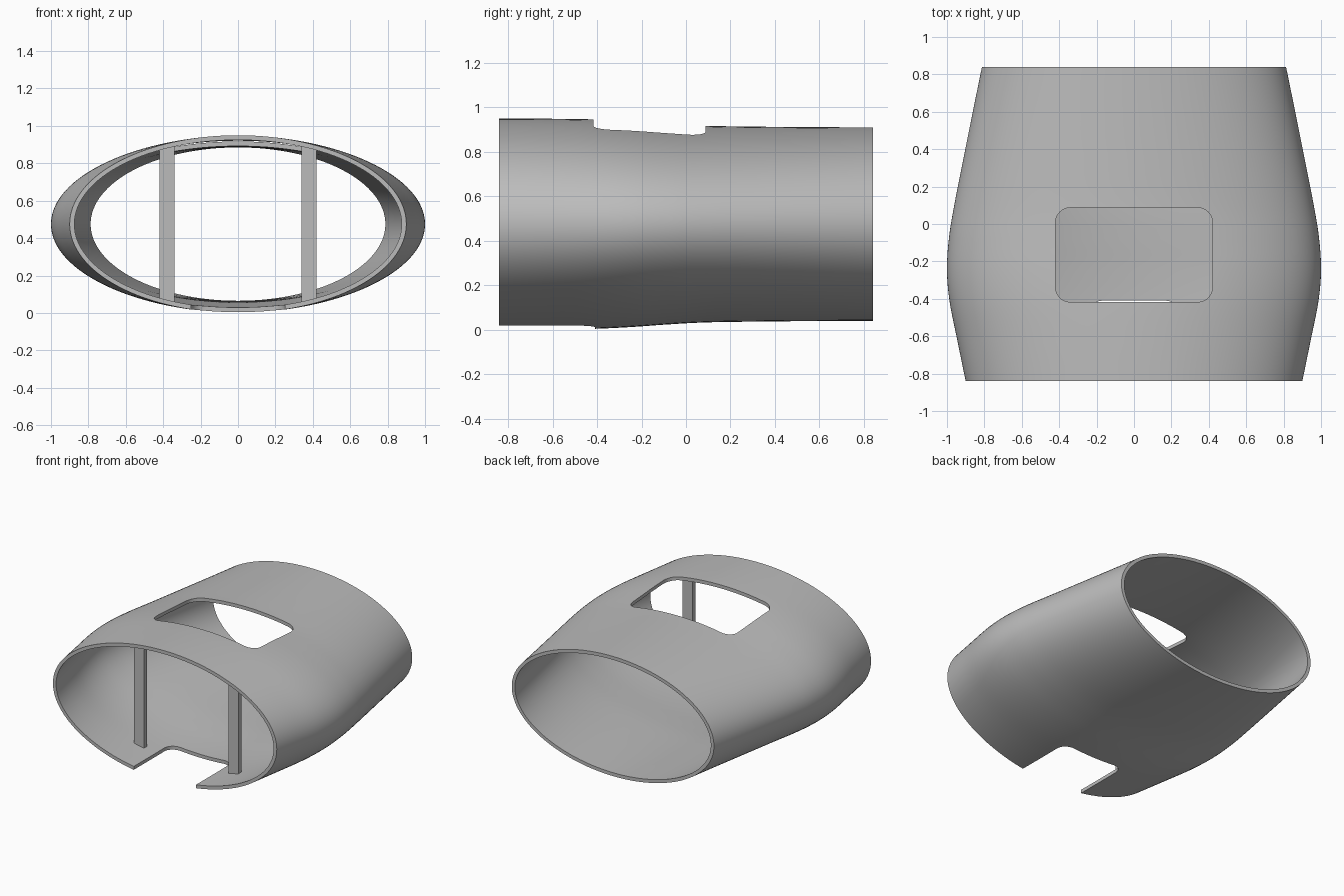
import bpy, bmesh
from math import sin, cos, pi

if "Cube" in bpy.data.objects:
    bpy.data.objects.remove(bpy.data.objects["Cube"], do_unlink=True)

MID_Z = 0.475
WALL = 0.025
SIDES = 128
STEPS = 6

# One flat grey for everything
grey = bpy.data.materials.new("plain grey")
grey.use_nodes = True
colour = (0.5, 0.5, 0.5, 1)
grey.diffuse_color = colour
grey.node_tree.nodes["Principled BSDF"].inputs["Base Color"].default_value = colour


def make_object(name, bm):
    bmesh.ops.recalc_face_normals(bm, faces=bm.faces)
    mesh = bpy.data.meshes.new(name)
    bm.to_mesh(mesh)
    bm.free()
    mesh.materials.append(grey)
    obj = bpy.data.objects.new(name, mesh)
    bpy.context.collection.objects.link(obj)
    return obj


def catmull(p0, p1, p2, p3, t):
    return tuple(b + 0.5 * t * (c - a + t * (2 * a - 5 * b + 4 * c - d + t * (3 * (b - c) + d - a)))
                 for a, b, c, d in zip(p0, p1, p2, p3))


# Sleeve stations: y, half width, half height
stations = [(-0.84, 0.90, 0.475), (-0.63, 0.943, 0.474), (-0.42, 0.985, 0.471),
            (-0.25, 1.0, 0.463), (-0.08, 0.99, 0.451), (0.09, 0.963, 0.442),
            (0.34, 0.914, 0.438), (0.59, 0.864, 0.436), (0.84, 0.813, 0.435)]


def extend(a, b):
    return tuple(2 * p - q for p, q in zip(a, b))


padded = [extend(stations[0], stations[1])] + stations + [extend(stations[-1], stations[-2])]
rows = [catmull(*padded[i:i + 4], k / STEPS)
        for i in range(len(stations) - 1) for k in range(STEPS)] + [stations[-1]]


def ring(bm, y, a, b):
    return [bm.verts.new((a * cos(2 * pi * i / SIDES), y, MID_Z + b * sin(2 * pi * i / SIDES)))
            for i in range(SIDES)]


# Hollow oval sleeve: outside forward, inside back, closed into a loop
bm = bmesh.new()
rings = [ring(bm, y, a, b) for y, a, b in rows]
rings += [ring(bm, y, a - WALL, b - WALL) for y, a, b in reversed(rows)]
for r, s in zip(rings, rings[1:] + rings[:1]):
    for i in range(SIDES):
        j = (i + 1) % SIDES
        bm.faces.new((r[i], r[j], s[j], s[i]))
sleeve = make_object("sleeve", bm)


def cut_opening(name, half_width, y0, y1, z0, z1, radius=0.08):
    """Cut a rounded rectangle straight down through the wall."""
    bm = bmesh.new()
    corners = [(half_width, y1, 0), (-half_width, y1, 1), (-half_width, y0, 2), (half_width, y0, 3)]
    outline = []
    for x, y, quarter in corners:
        cx = x - radius if x > 0 else x + radius
        cy = y - radius if y == y1 else y + radius
        for k in range(9):
            ang = (quarter + k / 8) * pi / 2
            outline.append(bm.verts.new((cx + radius * cos(ang), cy + radius * sin(ang), z0)))
    face = bm.faces.new(outline)
    extruded = bmesh.ops.extrude_face_region(bm, geom=[face])
    for v in extruded["geom"]:
        if isinstance(v, bmesh.types.BMVert):
            v.co.z = z1
    cutter = make_object(name, bm)
    cutter.hide_render = True
    mod = sleeve.modifiers.new(name, "BOOLEAN")
    mod.operation = "DIFFERENCE"
    mod.solver = "EXACT"
    mod.object = cutter
    bpy.context.view_layer.objects.active = sleeve
    bpy.ops.object.modifier_apply(modifier=mod.name)
    bpy.data.objects.remove(cutter, do_unlink=True)


# Window in the top, and a notch in the front of the floor
cut_opening("window_cutter", 0.42, -0.417, 0.087, 0.6, 1.2)
cut_opening("notch_cutter", 0.25, -1.2, -0.41, -0.2, 0.3)

bpy.ops.object.select_all(action="DESELECT")
sleeve.select_set(True)
bpy.context.view_layer.objects.active = sleeve
bpy.ops.object.shade_smooth_by_angle(angle=pi / 6)

# Two upright bars just inside the front opening
for side, name in ((1, "left_bar"), (-1, "right_bar")):
    bm = bmesh.new()
    bmesh.ops.create_cube(bm, size=1)
    bmesh.ops.scale(bm, vec=(0.08, 0.036, 0.846), verts=bm.verts)
    bmesh.ops.translate(bm, vec=(side * 0.38, -0.578, MID_Z), verts=bm.verts)
    make_object(name, bm)
